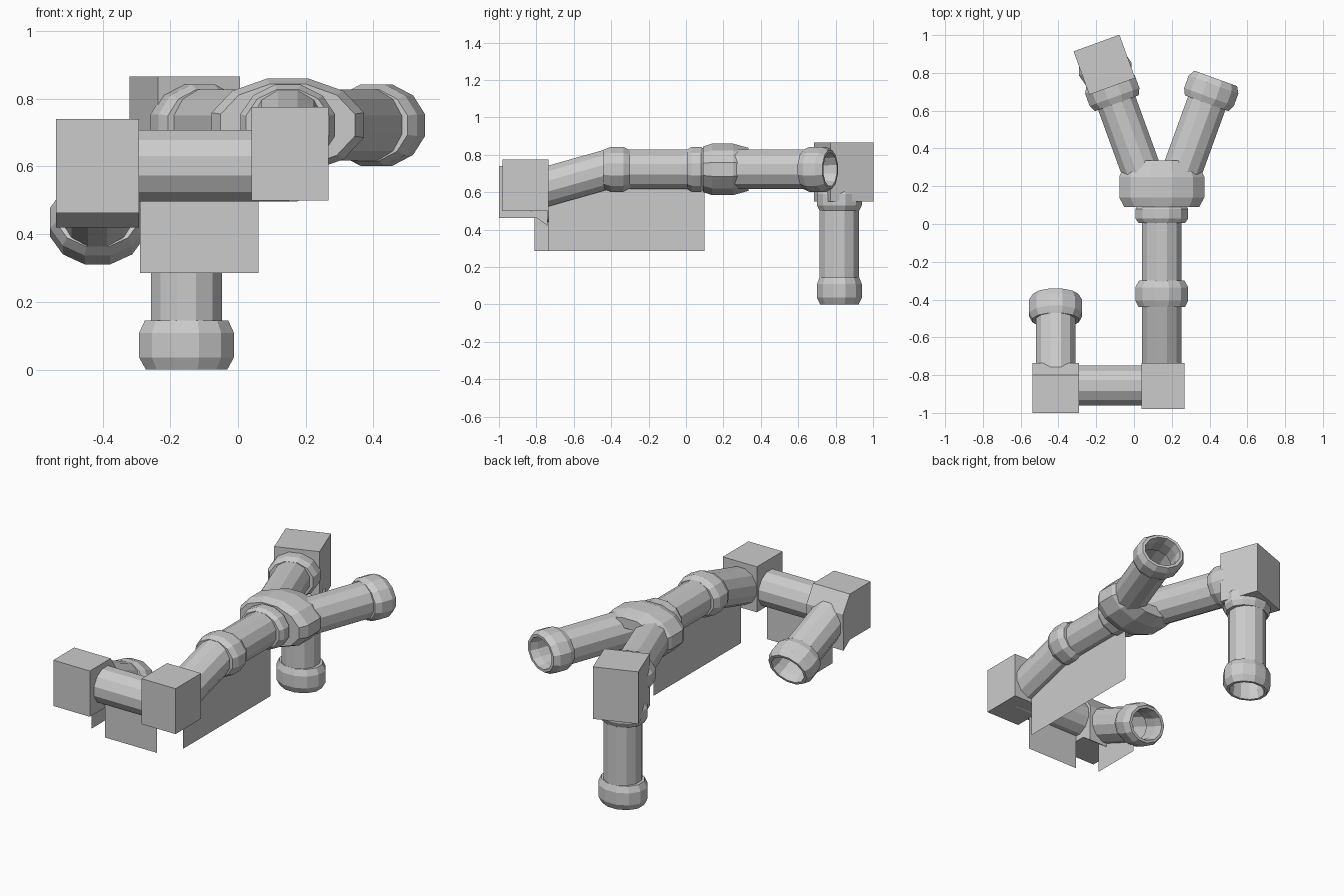
import bpy
import math
from mathutils import Vector

cube = bpy.data.objects.get("Cube")
if cube:
    bpy.data.objects.remove(cube)

grey = bpy.data.materials.new("pipe_grey")
grey.use_nodes = True
colour = (0.6, 0.6, 0.6, 1)
grey.diffuse_color = colour
grey.node_tree.nodes["Principled BSDF"].inputs["Base Color"].default_value = colour

SIDES = 12
PIPE_R = 0.105


def add_mesh(name, verts, faces):
    mesh = bpy.data.meshes.new(name)
    mesh.from_pydata(verts, [], faces)
    mesh.materials.append(grey)
    obj = bpy.data.objects.new(name, mesh)
    bpy.context.collection.objects.link(obj)
    return obj


def lathe(name, start, direction, profile, wide, tall, closed=False):
    """Sweep (distance, radius factor) points round an axis with an oval section."""
    start, axis = Vector(start), Vector(direction).normalized()
    across = Vector((1, 0, 0)) if abs(axis.z) > 0.9 else axis.cross(Vector((0, 0, 1))).normalized()
    up = across.cross(axis)
    flat = 1 / math.cos(math.pi / SIDES)
    verts = []
    for dist, factor in profile:
        for i in range(SIDES):
            a = math.tau * (i + 0.5) / SIDES
            side = across * (wide * math.cos(a)) + up * (tall * math.sin(a))
            verts.append(start + axis * dist + side * (factor * flat))
    rows = len(profile)
    faces = []
    for r in range(rows if closed else rows - 1):
        n = (r + 1) % rows
        for i in range(SIDES):
            j = (i + 1) % SIDES
            faces.append((r * SIDES + i, r * SIDES + j, n * SIDES + j, n * SIDES + i))
    return add_mesh(name, verts, faces)


def pipe(name, start, end):
    span = Vector(end) - Vector(start)
    return lathe(name, start, span, [(0, 1), (span.length, 1)], PIPE_R, PIPE_R)


def collar(name, centre, direction, length=0.14):
    """Bulging ring with a recessed open mouth."""
    h = length / 2
    profile = [(-h, 0.7), (-h, 0.88), (-h * 0.5, 1), (h * 0.5, 1),
               (h, 0.86), (h, 0.74), (h * 0.3, 0.68)]
    return lathe(name, centre, direction, profile, 0.14, 0.12, closed=True)


def prism(name, outline, low, high, place):
    """Extrude a 2D outline between two levels; place maps (u, v, level) to space."""
    n = len(outline)
    verts = [place(u, v, k) for k in (low, high) for u, v in outline]
    faces = [tuple(reversed(range(n))), tuple(range(n, 2 * n))]
    faces += [(i, (i + 1) % n, n + (i + 1) % n, n + i) for i in range(n)]
    return add_mesh(name, verts, faces)


def along_x(u, v, k):
    return (k, u, v)


# Main run: level pipe, sloping pipe and two collars
MX, MZ = 0.147, 0.722
BACK = (0, 1, 0)
pipe("main_pipe", (MX, -0.42, MZ), (MX, 0.3, MZ))
pipe("sloping_pipe", (MX, -0.86, 0.598), (MX, -0.40, 0.728))
collar("main_collar", (MX, -0.37, MZ), BACK)
collar("hub_collar", (MX, 0.055, MZ), BACK, 0.1)

# Fork hub
lathe("fork_hub", (MX, 0.09, MZ), BACK,
      [(0, 0.4), (0, 0.88), (0.05, 1), (0.16, 1), (0.245, 0.83), (0.245, 0.4)], 0.225, 0.138)

# Two branches, mirrored about the main run
tilt = math.radians(20)
for name, s, reach in (("left", 1, 0.06), ("right", -1, 0.12)):
    heading = Vector((s * math.sin(tilt), math.cos(tilt), 0))
    centre = Vector((MX + s * 0.262, 0.705, MZ))
    pipe(name + "_branch", centre - heading * 0.48, centre + heading * reach)
    collar(name + "_branch_collar", centre, heading)

# Rear elbow block, turned with its branch
c, s = math.cos(tilt), math.sin(tilt)
square = [(-1, -1), (1, -1), (1, 1), (-1, 1)]
prism("rear_block", [(u * 0.129, v * 0.122) for u, v in square], 0.55, 0.865,
      lambda u, v, k: (-0.157 + u * c - v * s, 0.843 + u * s + v * c, k))

# Standing pipe under the rear block
pipe("standing_pipe", (-0.152, 0.82, 0.62), (-0.152, 0.82, 0.04))
collar("standing_top_collar", (-0.152, 0.82, 0.56), (0, 0, 1), 0.12)
collar("standing_foot_collar", (-0.152, 0.82, 0.0725), (0, 0, -1), 0.145)

# Front cross pipe with its two elbow blocks
pipe("cross_pipe", (-0.415, -0.855, 0.602), (0.15, -0.855, 0.602))
prism("left_front_block", [(-0.98, 0.5), (-0.735, 0.5), (-0.735, 0.775), (-0.98, 0.775)],
      0.04, 0.268, along_x)
prism("right_front_block", [(-1, 0.463), (-0.8, 0.463), (-0.74, 0.42), (-0.735, 0.64),
                            (-0.8, 0.74), (-1, 0.74)], -0.537, -0.292, along_x)

# Short outlet sloping down behind the right front block
drop = Vector((0, math.cos(math.radians(22)), -math.sin(math.radians(22))))
outlet = Vector((-0.415, -0.445, 0.435))
pipe("outlet_pipe", outlet - drop * 0.44, outlet + drop * 0.03)
collar("outlet_collar", outlet, drop)


# Thin support panels under the pipes
def panel(name, a, b, top_a, top_b):
    (ax, ay), (bx, by) = a, b
    low = 0.285
    return add_mesh(name, [(ax, ay, low), (bx, by, low), (bx, by, top_b), (ax, ay, top_a)],
                    [(0, 1, 2, 3)])


panel("main_panel", (MX, -0.735), (MX, 0.1), 0.6, 0.68)
panel("cross_panel", (-0.29, -0.86), (0.06, -0.86), 0.58, 0.58)
panel("outlet_panel", (-0.415, -0.81), (-0.415, -0.5), 0.55, 0.45)
